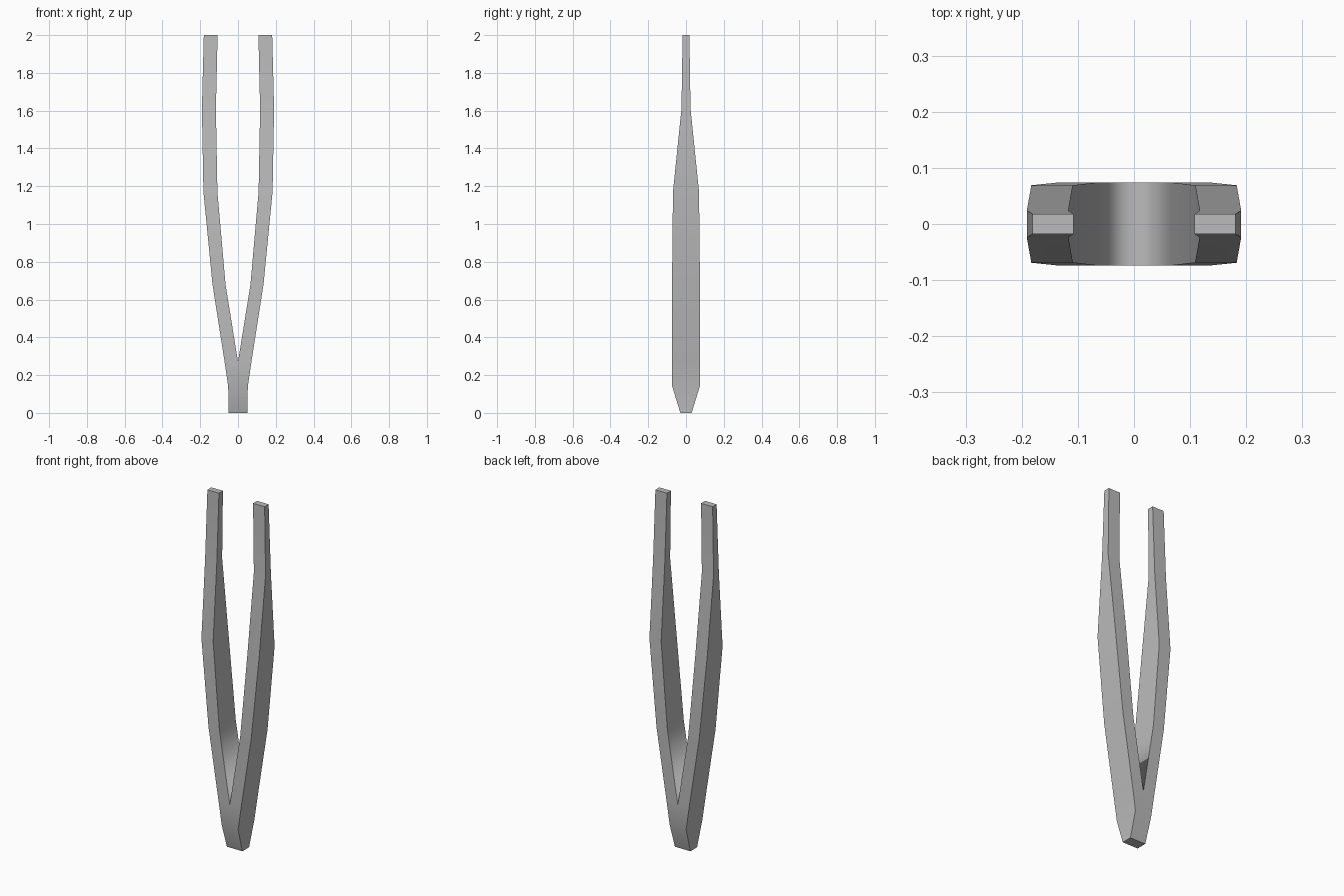
import bpy, bmesh, math

if "Cube" in bpy.data.objects:
    bpy.data.objects.remove(bpy.data.objects["Cube"])

# Brushed steel
steel = bpy.data.materials.new("steel_grey")
steel.diffuse_color = (0.5, 0.5, 0.5, 1)
steel.use_nodes = True
steel.node_tree.nodes["Principled BSDF"].inputs["Base Color"].default_value = steel.diffuse_color

# Cross-sections of the right arm: z, inner x, outer x, half depth in y
SECTIONS = [
    (0.00, 0.000, 0.049, 0.030),
    (0.14, 0.000, 0.052, 0.073),
    (0.27, 0.000, 0.071, 0.074),
    (0.68, 0.066, 0.135, 0.074),
    (1.17, 0.109, 0.183, 0.069),
    (1.61, 0.117, 0.191, 0.024),
    (2.00, 0.108, 0.181, 0.018),
]

# Loft one arm through the sections
bm = bmesh.new()
rings = []
for z, xi, xo, h in SECTIONS:
    rings.append([bm.verts.new(p) for p in
                  ((xi, -h, z), (xo, -h, z), (xo, h, z), (xi, h, z))])
for i, (a, b) in enumerate(zip(rings, rings[1:])):
    for k in range(4):
        if k == 3 and i < 2:      # arms are joined here, so no inner wall
            continue
        n = (k + 1) % 4
        bm.faces.new((a[k], a[n], b[n], b[k]))
bm.faces.new(rings[0][::-1])
bm.faces.new(rings[-1])
bmesh.ops.recalc_face_normals(bm, faces=bm.faces)

mesh = bpy.data.meshes.new("tweezers")
bm.to_mesh(mesh)
bm.free()
mesh.materials.append(steel)
tweezers = bpy.data.objects.new("tweezers", mesh)
bpy.context.collection.objects.link(tweezers)

# Mirror to make the left arm, welded at the joint
mirror = tweezers.modifiers.new("mirror", 'MIRROR')
mirror.use_clip = True
mirror.merge_threshold = 0.0005

bpy.context.view_layer.objects.active = tweezers
tweezers.select_set(True)
bpy.ops.object.shade_smooth_by_angle(angle=math.radians(30))
